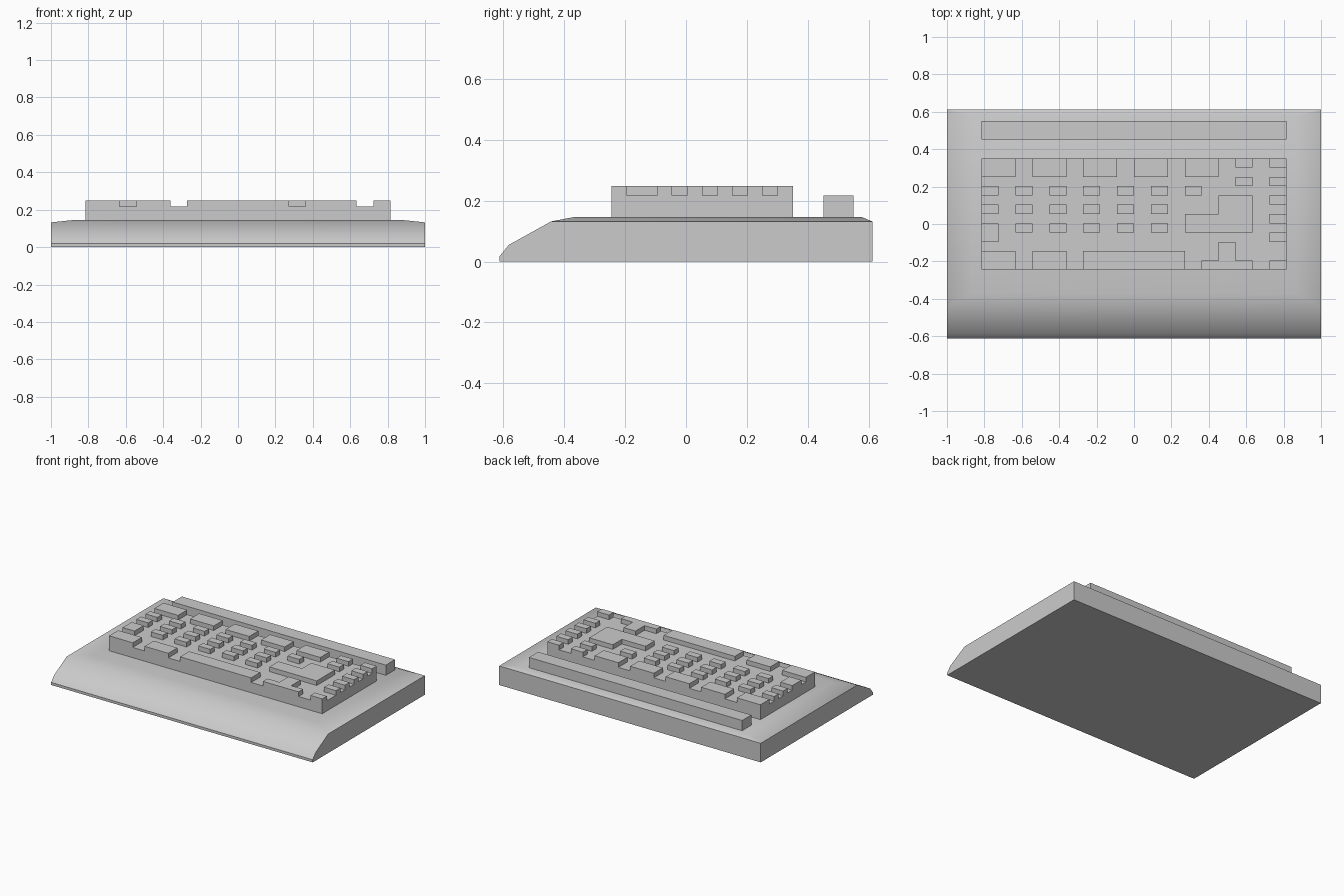
import bpy, bmesh

if "Cube" in bpy.data.objects:
    bpy.data.objects.remove(bpy.data.objects["Cube"])

BODY_TOP, PLATE_TOP, KEY_TOP = 0.146, 0.217, 0.249
SINK = 0.135                      # hidden foot of the parts that sit in the body
X0, X1 = -0.815, 0.815            # width of key block and rear bar
Y0, Y1 = -0.244, 0.351            # depth of key block


def finish(bm, name):
    bmesh.ops.remove_doubles(bm, verts=bm.verts, dist=1e-5)
    bmesh.ops.dissolve_limit(bm, angle_limit=0.01, verts=bm.verts, edges=bm.edges)
    bmesh.ops.recalc_face_normals(bm, faces=bm.faces)
    mesh = bpy.data.meshes.new(name)
    bm.to_mesh(mesh)
    bm.free()
    obj = bpy.data.objects.new(name, mesh)
    bpy.context.collection.objects.link(obj)
    return obj


def face(bm, points):
    return bm.faces.new([bm.verts.new(p) for p in points])


# Body: side profile swept across the width, with the lid inset and raised
bm = bmesh.new()
profile = [(-0.612, 0), (-0.612, 0.018), (-0.582, 0.055), (-0.443, 0.132),
           (0.612, 0.132), (0.612, 0)]
left = [bm.verts.new((-1, y, z)) for y, z in profile]
right = [bm.verts.new((1, y, z)) for y, z in profile]
bm.faces.new(left)
bm.faces.new(right[::-1])
for i in range(len(profile)):
    j = (i + 1) % len(profile)
    if i != 3:
        bm.faces.new((left[i], left[j], right[j], right[i]))
rim = [left[3], right[3], right[4], left[4]]
lid = [bm.verts.new((x, y, BODY_TOP)) for x, y in
       ((-0.867, -0.37), (0.867, -0.37), (0.867, 0.578), (-0.867, 0.578))]
bm.faces.new(lid)
for i in range(4):
    j = (i + 1) % 4
    bm.faces.new((rim[i], rim[j], lid[j], lid[i]))
body = finish(bm, "keyboard_body")
bpy.context.view_layer.objects.active = body
body.select_set(True)
bpy.ops.object.shade_smooth_by_angle(angle=0.4)
body.select_set(False)

# Key block: grid of cells, '#' is a raised key, '.' is the plate (rear row first)
KEYS = [
    "##.##.##.##.##.#.#",
    "##.##.##.##.##....",
    "...............#.#",
    "#.#.#.#.#.#.#.....",
    "..............##.#",
    "#.#.#.#.#.#...##..",
    "............####.#",
    "#.#.#.#.#.#.####..",
    "#................#",
    "..............#...",
    "##.##.######..#...",
    "##.##.######.###.#",
][::-1]
ROWS, COLS = len(KEYS), len(KEYS[0])


def height(c, r):
    if 0 <= c < COLS and 0 <= r < ROWS:
        return KEY_TOP if KEYS[r][c] == "#" else PLATE_TOP
    return SINK


def corner(c, r):
    return X0 + (X1 - X0) * c / COLS, Y0 + (Y1 - Y0) * r / ROWS


bm = bmesh.new()
for r in range(ROWS):
    for c in range(COLS):
        h = height(c, r)
        ring = [corner(c, r), corner(c + 1, r), corner(c + 1, r + 1), corner(c, r + 1)]
        face(bm, [(x, y, h) for x, y in ring])
        face(bm, [(x, y, SINK) for x, y in ring[::-1]])
        # Walls down to every lower neighbour, split at plate level
        for k, (dc, dr) in enumerate(((0, -1), (1, 0), (0, 1), (-1, 0))):
            a, b = ring[k], ring[(k + 1) % 4]
            levels = [z for z in (SINK, PLATE_TOP, KEY_TOP)
                      if height(c + dc, r + dr) <= z <= h]
            for lo, hi in zip(levels, levels[1:]):
                face(bm, [(*a, lo), (*b, lo), (*b, hi), (*a, hi)])
finish(bm, "key_block")

# Rear bar: plain strip behind the keys
bm = bmesh.new()
bmesh.ops.create_cube(bm, size=1)
bmesh.ops.scale(bm, vec=(X1 - X0, 0.1, PLATE_TOP - SINK), verts=bm.verts)
bmesh.ops.translate(bm, vec=(0, 0.501, (PLATE_TOP + SINK) / 2), verts=bm.verts)
finish(bm, "rear_bar")
